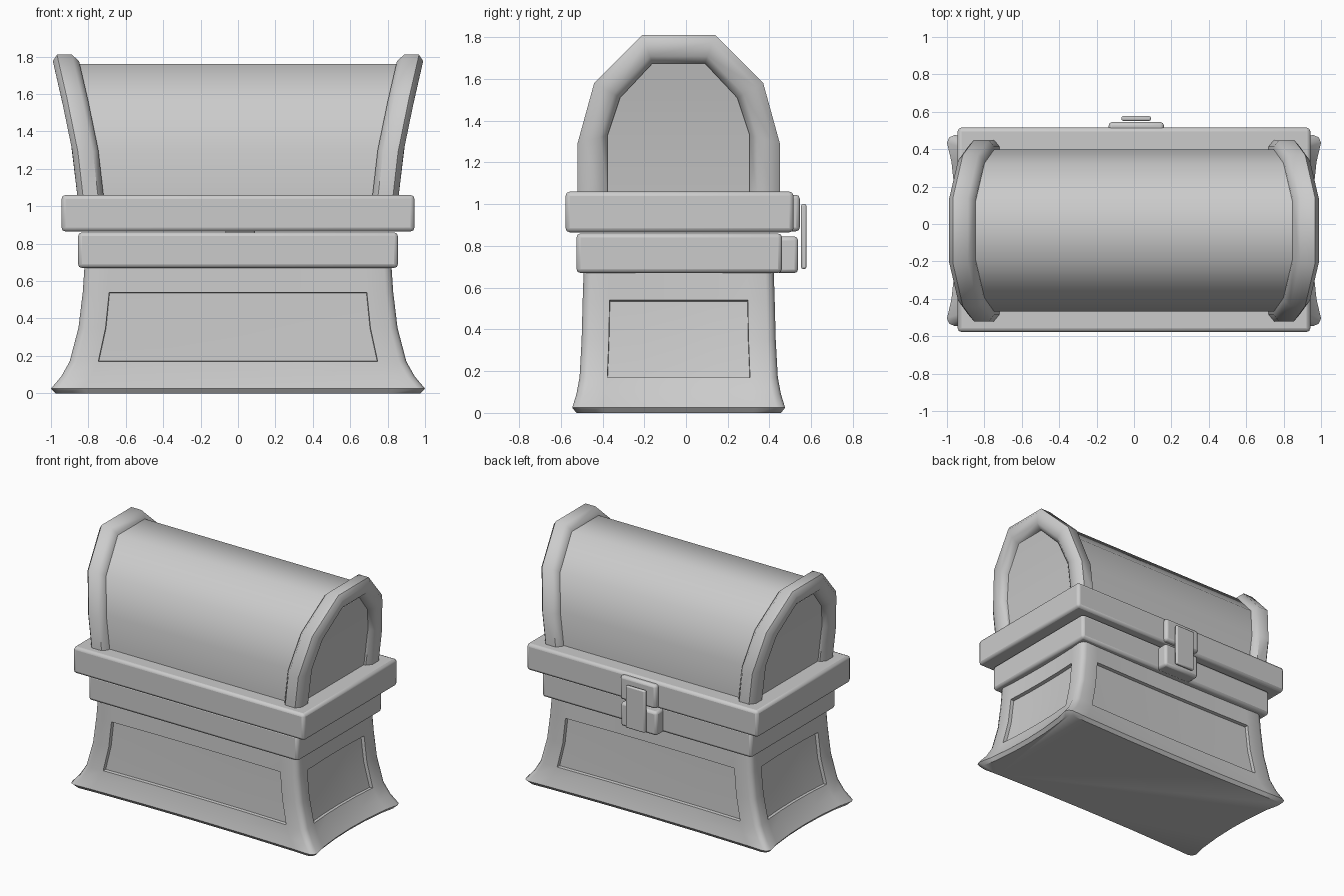
import bpy, bmesh, math

if "Cube" in bpy.data.objects:
    bpy.data.objects.remove(bpy.data.objects["Cube"])

YC = -0.035  # chest centre in y (the lock sticks out at the back)


def finish(name, bm, bevel=0.0, angle=50):
    bmesh.ops.recalc_face_normals(bm, faces=bm.faces)
    mesh = bpy.data.meshes.new(name)
    bm.to_mesh(mesh)
    bm.free()
    ob = bpy.data.objects.new(name, mesh)
    bpy.context.collection.objects.link(ob)
    bpy.ops.object.select_all(action='DESELECT')
    ob.select_set(True)
    bpy.context.view_layer.objects.active = ob
    bpy.ops.object.shade_smooth_by_angle(angle=math.radians(angle))
    if bevel:
        m = ob.modifiers.new("Bevel", 'BEVEL')
        m.width, m.segments = bevel, 2
    return ob


def box(name, x, y, z, bevel):
    bm = bmesh.new()
    bmesh.ops.create_cube(bm, size=1)
    for v in bm.verts:
        v.co = [(lo + hi) / 2 + c * (hi - lo) for c, (lo, hi) in zip(v.co, (x, y, z))]
    return finish(name, bm, bevel)


def bridge(bm, a, b, closed=True):
    n = len(a)
    return [bm.faces.new((a[i], a[(i + 1) % n], b[(i + 1) % n], b[i]))
            for i in range(n if closed else n - 1)]


# Flared base: rounded-rectangle rings with four recessed panels
def base_ring(bm, z, hx, hy):
    def side(h, d, p, bow, r=0.04):
        # (along, outward) points of one side, ending with a corner point
        pts = [(t * h, d - bow * (1 - (t * h / h) ** 2)) for t in (-p, -p / 2, 0, p / 2, p)]
        return [(-h + r, d)] + pts + [(h - r, d), (h - 0.3 * r, d - 0.3 * r)]
    flare = max(0, hx - 0.82) / 0.18
    ring = []
    front = side(hx, hy, 0.83, 0.01 + 0.01 * flare)
    end = side(hy, hx, 0.72, 0.015 + 0.035 * flare)
    ring += [(a, -d) for a, d in front] + [(d, a) for a, d in end]
    ring += [(-a, d) for a, d in front] + [(-d, -a) for a, d in end]
    return [bm.verts.new((x, y + YC, z)) for x, y in ring]


levels = [(0, 0.975, 0.49), (0.025, 1.0, 0.51), (0.09, 0.945, 0.49), (0.17, 0.9, 0.475),
          (0.35, 0.853, 0.465), (0.54, 0.83, 0.46), (0.69, 0.82, 0.455)]
bm = bmesh.new()
rings = [base_ring(bm, *l) for l in levels]
panels = []
for k in range(len(rings) - 1):
    strip = bridge(bm, rings[k], rings[k + 1])
    if k in (3, 4):
        panels += [f for i, f in enumerate(strip) if 1 <= i % 8 <= 4]
bm.faces.new(rings[0])
bm.faces.new(rings[-1])
bmesh.ops.recalc_face_normals(bm, faces=bm.faces)
bm.normal_update()
bmesh.ops.inset_region(bm, faces=panels, thickness=0.003, depth=-0.025, use_even_offset=True)
finish("chest_base", bm)

# Bands around the mouth and the lid
box("base_band", (-0.855, 0.855), (-0.525, 0.46), (0.67, 0.86), 0.02)
box("lid_rim", (-0.943, 0.943), (-0.577, 0.515), (0.865, 1.06), 0.02)

# Shared half profile of the vaulted lid: outer and inner (y, z) of the end arches
OUTER = [(0.485, 1.04), (0.485, 1.29), (0.405, 1.58), (0.175, 1.81)]
INNER = [(0.34, 1.04), (0.34, 1.33), (0.28, 1.51), (0.125, 1.675)]
LEAN = [(1.04, 0.787), (1.3, 0.817), (1.55, 0.868), (1.81, 0.928)]


def lean(z):
    # x of the arch centre line, which leans outward with height
    for (z0, x0), (z1, x1) in zip(LEAN, LEAN[1:]):
        if z <= z1 or z1 == LEAN[-1][0]:
            return x0 + (x1 - x0) * (z - z0) / (z1 - z0)


def profile(mix):
    half = [(i[0] + (o[0] - i[0]) * mix, i[1] + (o[1] - i[1]) * mix)
            for i, o in zip(INNER, OUTER)]
    return half + [(-y, z) for y, z in reversed(half)]


# Vaulted lid with leaning end walls
bm = bmesh.new()
ends = []
for s in (-1, 1):
    end = [bm.verts.new((s * (lean(z) + 0.025), y + YC, z)) for y, z in profile(0.64)]
    n = len(end)
    for i in range(n // 2 - 1):
        bm.faces.new((end[i], end[i + 1], end[n - 2 - i], end[n - 1 - i]))
    ends.append(end)
bridge(bm, ends[0], ends[1])
finish("lid_vault", bm)

# Arched trims at both ends, octagonal section (x offset, inner-to-outer mix)
SECTION = [(-0.07, 0.25), (-0.07, 0.75), (-0.04, 1), (0.04, 1),
           (0.07, 0.75), (0.07, 0.25), (0.04, 0), (-0.04, 0)]
for s, label in ((-1, "left"), (1, "right")):
    bm = bmesh.new()
    rails = [[bm.verts.new((s * (lean(z) + u), y + YC, z)) for y, z in profile(m)]
             for u, m in SECTION]
    for a, b in zip(rails, rails[1:] + rails[:1]):
        bridge(bm, a, b, closed=False)
    for i in (0, -1):
        bm.faces.new([r[i] for r in rails])
    finish(label + "_lid_arch", bm)

# Lock at the back: lid plate, base block and hasp
box("lock_lid_plate", (-0.135, 0.16), (0.48, 0.545), (0.87, 1.045), 0.018)
box("lock_base_block", (-0.135, 0.16), (0.43, 0.537), (0.67, 0.845), 0.018)
box("lock_hasp", (-0.067, 0.09), (0.552, 0.577), (0.69, 1.0), 0.008)
